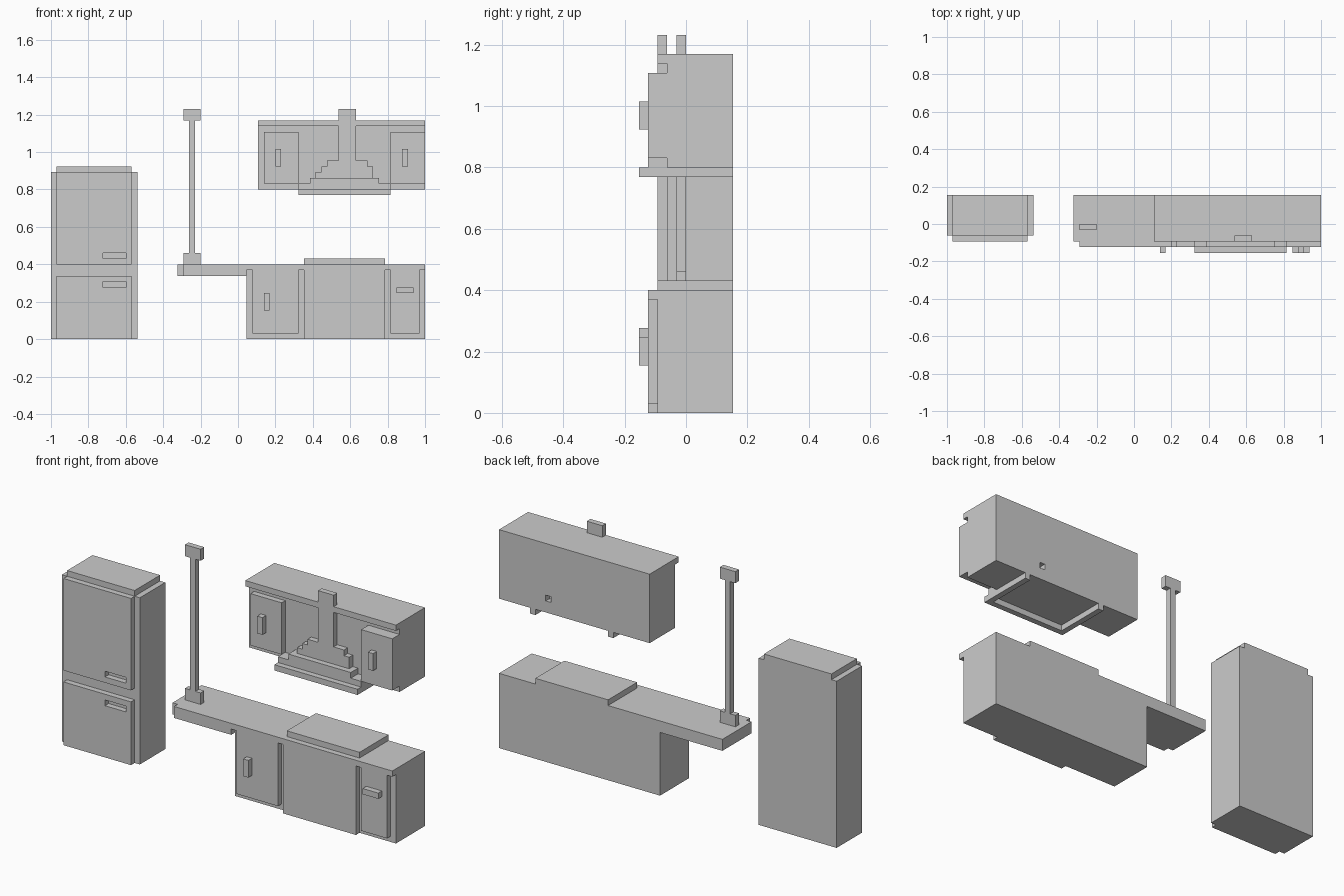
import bpy, bmesh

if "Cube" in bpy.data.objects:
    bpy.data.objects.remove(bpy.data.objects["Cube"])

P = 2 / 65          # grid pitch: every part sits on this step


def box(name, x, y, z):
    """Box from (min, max) pairs; x counted from the left end, y from the centre, z from the floor."""
    bm = bmesh.new()
    bmesh.ops.create_cube(bm, size=1)
    for v in bm.verts:
        v.co = [(r[0] if c < 0 else r[1]) * P for c, r in zip(v.co, (x, y, z))]
        v.co.x -= 1
    mesh = bpy.data.meshes.new(name)
    bm.to_mesh(mesh)
    bm.free()
    ob = bpy.data.objects.new(name, mesh)
    bpy.context.collection.objects.link(ob)
    return ob


def cut(ob, x, y, z):
    """Subtract a box from an object."""
    cutter = box(ob.name + "_cutter", x, y, z)
    cutter.hide_render = True
    cutter.hide_viewport = True
    cutter.display_type = 'WIRE'
    mod = ob.modifiers.new("cut", 'BOOLEAN')
    mod.operation = 'DIFFERENCE'
    mod.solver = 'EXACT'
    mod.object = cutter


# Fridge: body, top cap, two doors with grip slots
box("fridge_body", (0, 15), (-2, 5), (0, 29))
box("fridge_cap", (1, 14), (-2, 5), (29, 30))
for name, z, grip in (("lower", (0, 11), (9, 10)), ("upper", (13, 29), (14, 15))):
    door = box("fridge_door_" + name, (1, 14), (-3, -2), z)
    cut(door, (9, 13), (-4, -1.5), grip)

# Lower cabinets and counter
box("lower_cabinet", (34, 65), (-3, 5), (0, 11))
box("counter", (22, 65), (-3, 5), (11, 13))
box("counter_edge_bar", (23, 34), (-4, -3), (11, 13))
box("counter_edge_left", (34, 44), (-4, -3), (12, 13))
box("counter_edge_right", (58, 65), (-4, -3), (12, 13))
box("lower_door_left", (35, 43), (-4, -3), (1, 12))
box("lower_door_right", (59, 64), (-4, -3), (1, 12))
box("lower_handle_left", (37, 38), (-5, -4), (5, 8))
box("lower_handle_right", (60, 63), (-5, -4), (8, 9))

# Oven
box("oven_front", (44, 58), (-4, -3), (0, 13))
box("oven_hob", (44, 58), (-3, 5), (13, 14))

# Bar post
box("post_base", (23, 26), (-1, 0), (13, 15))
box("post_shaft", (24, 25), (-1, 0), (15, 38))
box("post_top", (23, 26), (-1, 0), (38, 40))

# Upper cabinets
upper = box("upper_cabinet", (36, 65), (-2, 5), (26, 38))
cut(upper, (55, 56), (4, 6), (28, 29))
box("upper_trim_left", (36, 50), (-3, -2), (37, 38))
box("upper_trim_right", (53, 65), (-3, -2), (37, 38))
box("upper_door_left", (37, 43), (-3, -2), (27, 36))
box("upper_door_right", (59, 65), (-4, -2), (27, 36))
box("upper_handle_left", (39, 40), (-4, -3), (30, 33))
box("upper_handle_right", (61, 62), (-5, -4), (30, 33))

# Range hood: stepped cone, chimney, open rim underneath
steps = [(43, 59, -4), (45, 57, -4), (46, 56, -3), (47, 56, -3), (48, 55, -3)]
for i, (x0, x1, y) in enumerate(steps):
    box(f"hood_step_{i}", (x0, x1), (y, -2), (26 + i, 27 + i))
box("hood_chimney", (50, 53), (-3, -2), (31, 40))
box("hood_rim_front", (43, 59), (-5, -4), (25, 26))
for side, x in (("left", (43, 44)), ("right", (58, 59))):
    box("hood_rim_" + side, x, (-4, 5), (25, 26))
